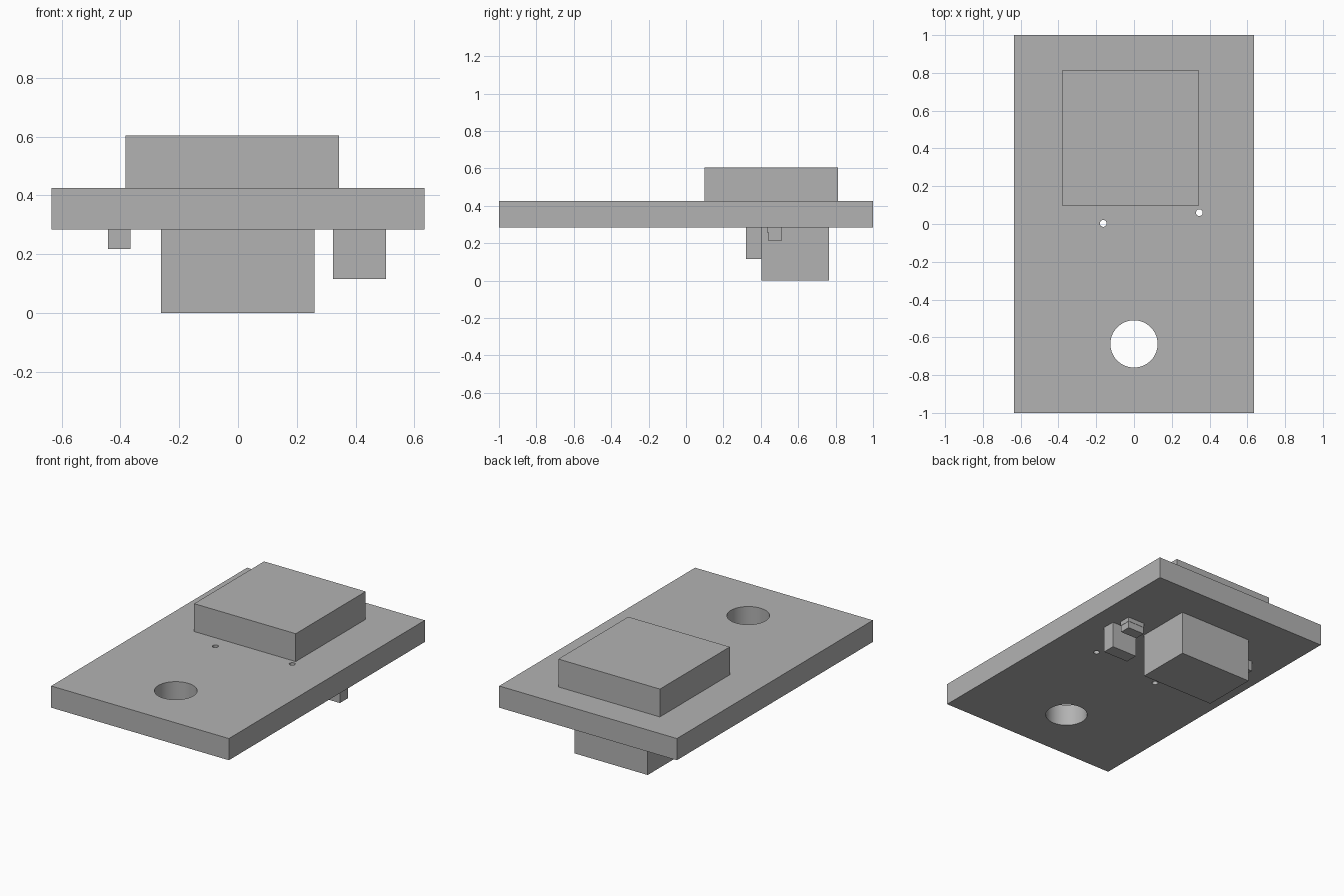
import bpy
import math

cube = bpy.data.objects.get("Cube")
if cube:
    bpy.data.objects.remove(cube, do_unlink=True)

GREY = (0.45, 0.45, 0.45, 1)
grey = bpy.data.materials.new("plain_grey")
grey.use_nodes = True
grey.diffuse_color = GREY
grey.node_tree.nodes["Principled BSDF"].inputs["Base Color"].default_value = GREY


def box(name, x, y, z):
    """Box spanning the given (low, high) range on each axis."""
    spans = (x, y, z)
    bpy.ops.mesh.primitive_cube_add(size=1, location=[(a + b) / 2 for a, b in spans])
    ob = bpy.context.object
    ob.name = name
    ob.scale = [b - a for a, b in spans]
    bpy.ops.object.transform_apply(location=False, rotation=False, scale=True)
    ob.data.materials.append(grey)
    return ob


def drill(target, x, y, radius, sides):
    """Cut a round vertical hole through the target."""
    bpy.ops.mesh.primitive_cylinder_add(vertices=sides, radius=radius, depth=1,
                                        location=(x, y, target.location.z))
    cutter = bpy.context.object
    cutter.hide_render = True
    cutter.data.materials.append(grey)
    mod = target.modifiers.new("hole", 'BOOLEAN')
    mod.operation = 'DIFFERENCE'
    mod.solver = 'EXACT'
    mod.object = cutter
    bpy.ops.object.select_all(action='DESELECT')
    bpy.context.view_layer.objects.active = target
    target.select_set(True)
    bpy.ops.object.modifier_apply(modifier=mod.name)
    bpy.data.objects.remove(cutter, do_unlink=True)


BASE, TOP = 0.285, 0.425

# Base board with one mounting hole and two pin holes
board = box("board", (-0.635, 0.635), (-1, 1), (BASE, TOP))
drill(board, 0, -0.635, 0.125, 64)
drill(board, -0.163, 0.003, 0.018, 24)
drill(board, 0.346, 0.06, 0.018, 24)
bpy.ops.object.shade_smooth_by_angle(angle=math.radians(30))

# Raised block on the upper side
box("upper_block", (-0.382, 0.344), (0.098, 0.812), (TOP, 0.605))

# Components hanging under the board
box("lower_block", (-0.262, 0.26), (0.405, 0.765), (0, BASE))
box("left_block", (0.324, 0.504), (0.32, 0.403), (0.115, BASE))
box("right_small_block", (-0.443, -0.365), (0.5, 0.58), (0.218, BASE))

# Small stepped chip behind the left block
box("chip_foot", (0.35, 0.472), (0.434, 0.512), (0.257, BASE))
box("chip_body", (0.352, 0.47), (0.44, 0.51), (0.213, 0.257))
